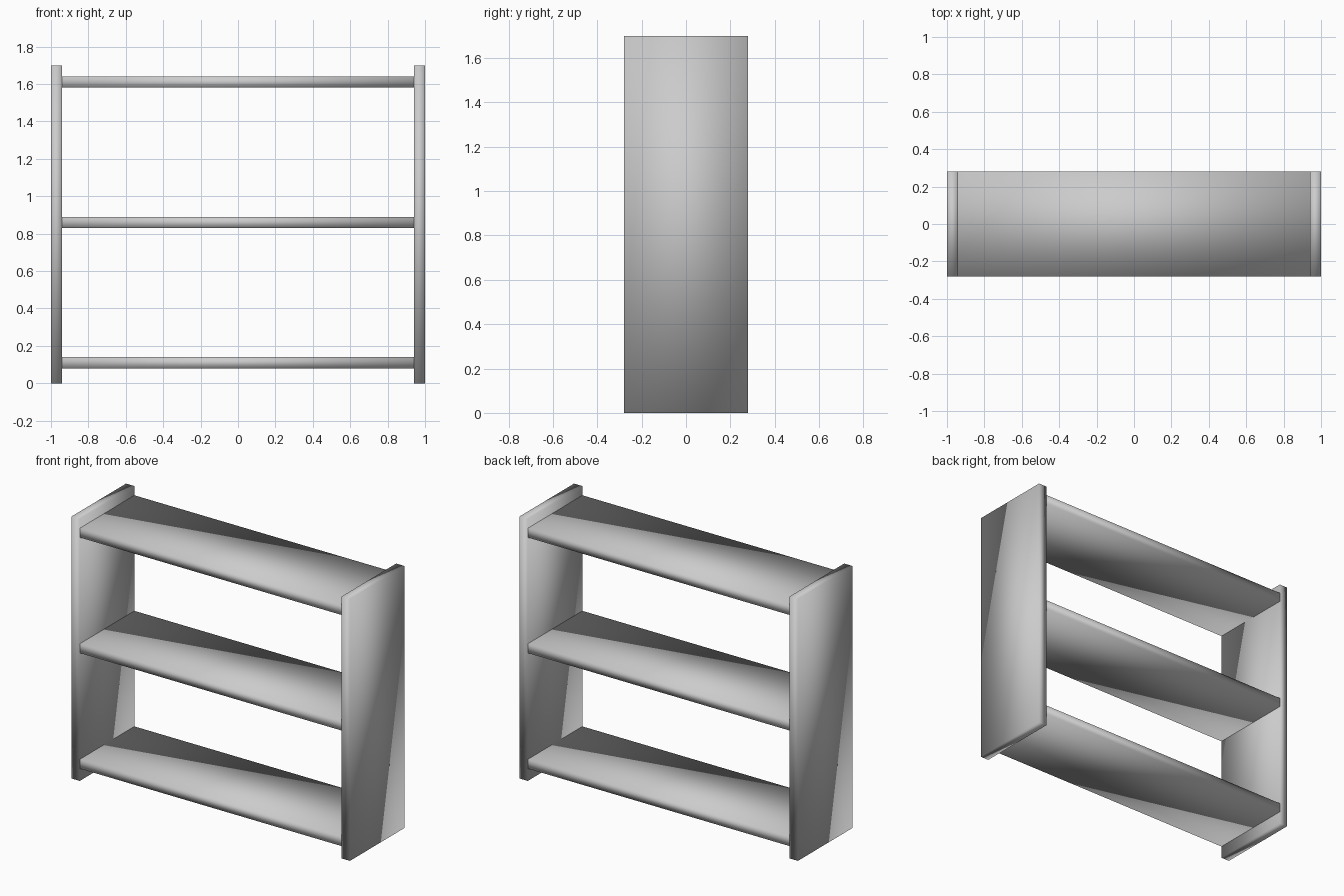
import bpy

if "Cube" in bpy.data.objects:
    bpy.data.objects.remove(bpy.data.objects["Cube"])

DEPTH, HEIGHT, THICK = 0.56, 1.70, 0.06


def board(name, size, location):
    """Smooth-shaded box centred on location."""
    bpy.ops.mesh.primitive_cube_add(size=1, location=location)
    obj = bpy.context.object
    obj.name = name
    obj.scale = size
    bpy.ops.object.transform_apply(location=False, rotation=False, scale=True)
    bpy.ops.object.shade_smooth()
    return obj


# Upright side panels
for side, name in ((-1, "left_panel"), (1, "right_panel")):
    board(name, (THICK, DEPTH, HEIGHT), (side * (1 - THICK / 2), 0, HEIGHT / 2))

# Three shelves between the panels
for name, z in (("bottom_shelf", 0.11), ("middle_shelf", 0.86), ("top_shelf", 1.61)):
    board(name, (2 - 2 * THICK, DEPTH, THICK), (0, 0, z))
